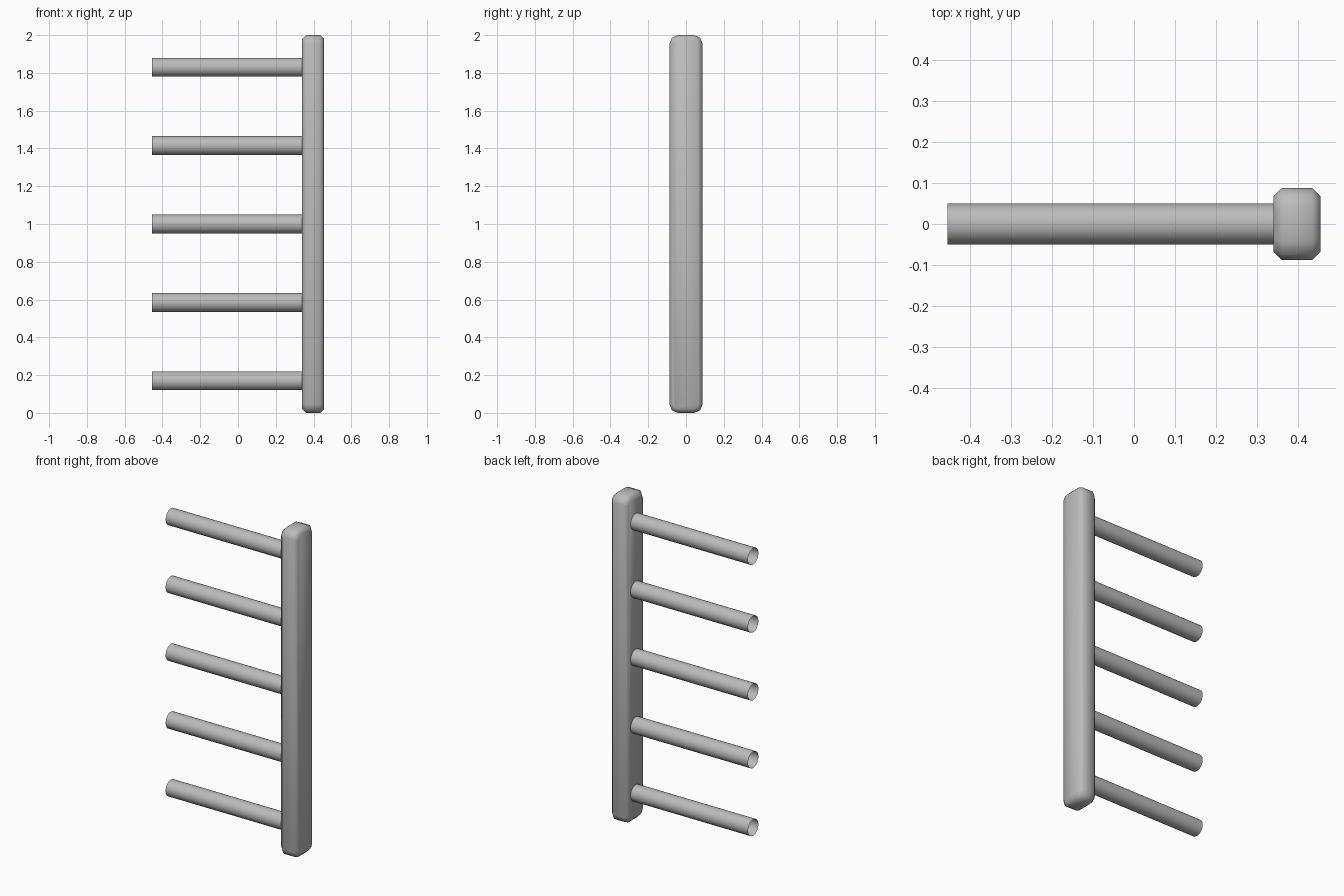
import bpy, bmesh, math
from mathutils import Matrix

cube = bpy.data.objects.get("Cube")
if cube:
    bpy.data.objects.remove(cube, do_unlink=True)

GREY = (0.5, 0.5, 0.5, 1)
grey = bpy.data.materials.new("plain grey")
grey.use_nodes = True
grey.diffuse_color = GREY
grey.node_tree.nodes["Principled BSDF"].inputs["Base Color"].default_value = GREY


def add_object(name, bm):
    mesh = bpy.data.meshes.new(name)
    bmesh.ops.recalc_face_normals(bm, faces=bm.faces)
    for face in bm.faces:
        face.smooth = True
    bm.to_mesh(mesh)
    bm.free()
    mesh.materials.append(grey)
    obj = bpy.data.objects.new(name, mesh)
    bpy.context.collection.objects.link(obj)
    return obj


# Upright post: profile with rounded ends, extruded in x, then chamfered
X0, X1, HALF_Y, HEIGHT, CORNER = 0.34, 0.455, 0.0875, 2.0, 0.045
bm = bmesh.new()
profile = []
for cy, cz, start in ((1, 1, 0), (-1, 1, 90), (-1, -1, 180), (1, -1, 270)):
    for step in range(3):
        a = math.radians(start + 45 * step)
        y = cy * (HALF_Y - CORNER) + CORNER * math.cos(a)
        z = HEIGHT / 2 + cz * (HEIGHT / 2 - CORNER) + CORNER * math.sin(a)
        profile.append(bm.verts.new((X0, y, z)))
side = bm.faces.new(profile)
grown = bmesh.ops.extrude_face_region(bm, geom=[side], use_keep_orig=True)
moved = [g for g in grown["geom"] if isinstance(g, bmesh.types.BMVert)]
bmesh.ops.translate(bm, verts=moved, vec=(X1 - X0, 0, 0))
rims = [e for e in bm.edges if abs(e.verts[0].co.x - e.verts[1].co.x) < 1e-4]
bmesh.ops.bevel(bm, geom=rims, offset=0.02, offset_type='OFFSET',
                segments=1, affect='EDGES', profile=0.5)
add_object("upright_post", bm)

# Five open tubes reaching out from the post
LENGTH, RADIUS, COUNT = 0.81, 0.05, 5
for i in range(COUNT):
    bm = bmesh.new()
    place = (Matrix.Translation((-0.455 + LENGTH / 2, 0, 0.17 + 0.415 * i))
             @ Matrix.Rotation(math.pi / 2, 4, 'Y'))
    bmesh.ops.create_cone(bm, cap_ends=False, segments=32, radius1=RADIUS,
                          radius2=RADIUS, depth=LENGTH, matrix=place)
    add_object(f"rung_{i + 1}", bm)
